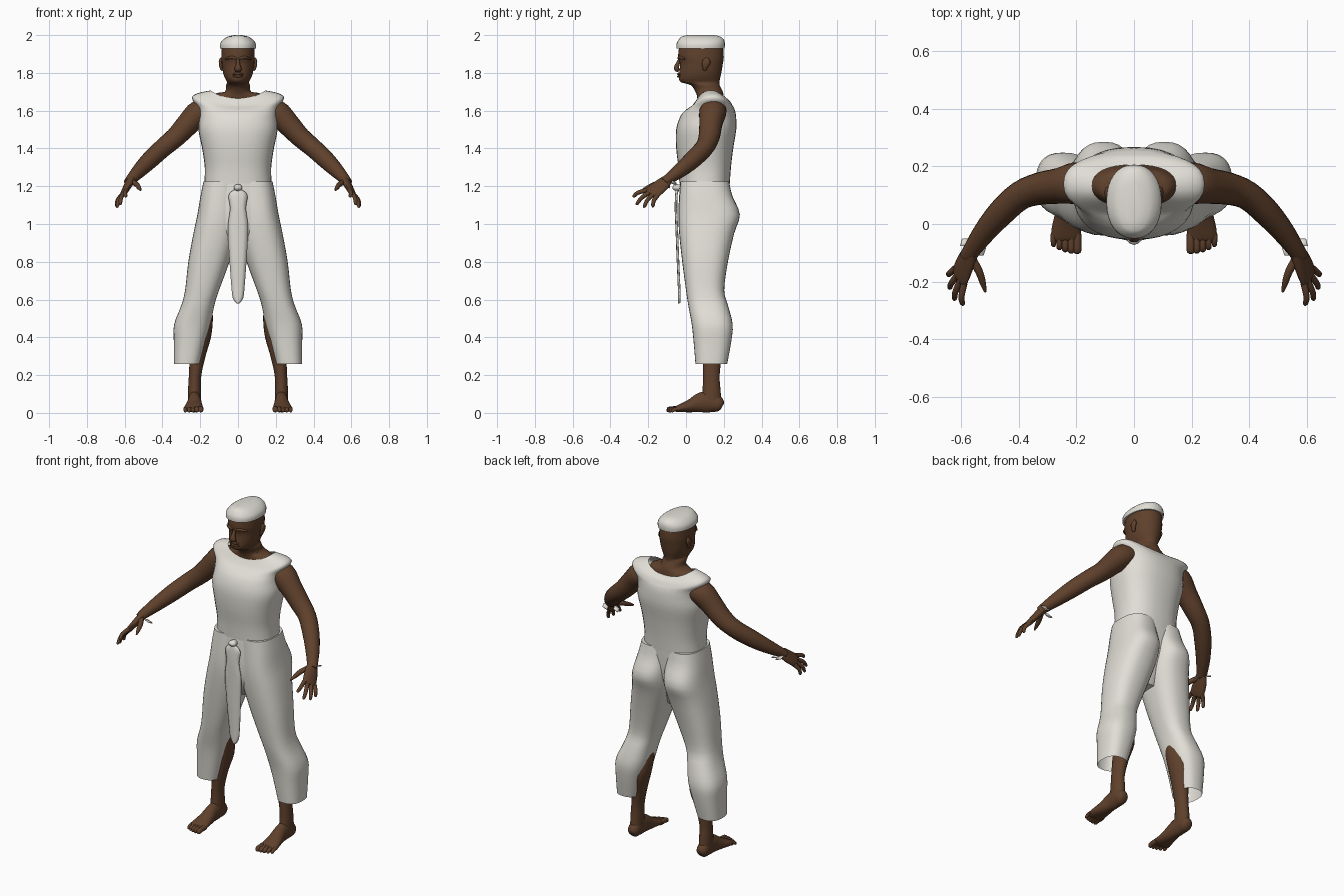
import bpy, bmesh, math
from mathutils import Vector


def material(name, col):
    m = bpy.data.materials.new(name)
    m.diffuse_color = (*col, 1)
    return m


SKIN = material("brown skin", (0.115, 0.052, 0.025))
CLOTH = material("off white cloth", (0.75, 0.73, 0.67))


def dense(rows, k):
    """Catmull-Rom interpolation of rows of numbers."""
    if k == 1:
        return rows
    out = []
    for i in range(len(rows) - 1):
        a, b, c, d = rows[max(i - 1, 0)], rows[i], rows[i + 1], rows[min(i + 2, len(rows) - 1)]
        for j in range(k):
            t = j / k
            out.append([0.5 * (2 * q + (r - p) * t + (2 * p - 5 * q + 4 * r - s) * t * t
                               + (3 * q - p - 3 * r + s) * t ** 3) for p, q, r, s in zip(a, b, c, d)])
    return out + [rows[-1]]


def skin_rings(name, rings, mat, caps=(True, True), mirror=False, closed=True, thick=0):
    bm = bmesh.new()
    vs = [[bm.verts.new(p) for p in r] for r in rings]
    n = len(rings[0])
    for a, b in zip(vs, vs[1:]):
        for i in range(n if closed else n - 1):
            j = (i + 1) % n
            bm.faces.new((a[i], a[j], b[j], b[i]))
    if caps[0]:
        bm.faces.new(vs[0][::-1])
    if caps[1]:
        bm.faces.new(vs[-1])
    bmesh.ops.recalc_face_normals(bm, faces=bm.faces)
    me = bpy.data.meshes.new(name)
    bm.to_mesh(me)
    bm.free()
    me.materials.append(mat)
    ob = bpy.data.objects.new(name, me)
    bpy.context.collection.objects.link(ob)
    if thick:
        ob.modifiers.new("Thickness", 'SOLIDIFY').thickness = thick
    if mirror:
        ob.modifiers.new("Mirror", 'MIRROR').use_mirror_merge = False
    bpy.ops.object.select_all(action='DESELECT')
    ob.select_set(True)
    bpy.context.view_layer.objects.active = ob
    bpy.ops.object.shade_smooth_by_angle(angle=math.radians(50))
    return ob


def loft(name, rows, mat, n=2.2, seg=32, k=3, **kw):
    """Horizontal rings; row = z, x0, x1, y0, y1, lift of the left and right sides."""
    rings = []
    for z, x0, x1, y0, y1, lift in dense(rows, k):
        ring = []
        for i in range(seg):
            c, s = math.cos(2 * math.pi * i / seg), math.sin(2 * math.pi * i / seg)
            px = math.copysign(abs(c) ** (2 / n), c)
            py = math.copysign(abs(s) ** (2 / n), s)
            ring.append(((x0 + x1) / 2 + px * (x1 - x0) / 2,
                         (y0 + y1) / 2 + py * (y1 - y0) / 2, z + lift * c * c))
        rings.append(ring)
    return skin_rings(name, rings, mat, **kw)


def tube(name, rows, mat, ref=(0, 0, 1), seg=16, k=3, mirror=True):
    """Tube along a path; row = x, y, z, radius along ref, radius across."""
    rows = dense(rows, k)
    pts = [Vector(r[:3]) for r in rows]
    rings = []
    for i, p in enumerate(pts):
        t = (pts[min(i + 1, len(pts) - 1)] - pts[max(i - 1, 0)]).normalized()
        u = Vector(ref) - t * t.dot(Vector(ref))
        u.normalize()
        v = t.cross(u)
        rings.append([p + u * rows[i][3] * math.cos(a) + v * rows[i][4] * math.sin(a)
                      for a in (2 * math.pi * j / seg for j in range(seg))])
    return skin_rings(name, rings, mat, mirror=mirror)


# Tunic with flared shoulder edges and open neck
loft("tunic", [
    (1.215, -.178, .178, -.035, .232, 0), (1.30, -.176, .176, -.04, .238, 0),
    (1.40, -.19, .19, -.052, .25, 0), (1.50, -.21, .21, -.052, .266, 0),
    (1.57, -.205, .205, -.03, .265, 0), (1.605, -.215, .215, .0, .258, .015),
    (1.625, -.245, .245, .03, .248, .042), (1.65, -.215, .215, .05, .232, .042),
    (1.665, -.145, .145, .06, .205, .042)], CLOTH, caps=(False, False), n=2.4)

# Trousers: one loft per leg, plus a pelvis filling the front
loft("trouser_leg", [
    (1.225, -.01, .183, -.03, .228, 0), (1.15, -.01, .198, -.035, .245, 0),
    (1.05, -.004, .215, -.04, .285, 0), (.95, .0, .236, -.036, .255, 0),
    (.80, .045, .263, -.02, .222, 0), (.65, .10, .28, .0, .202, 0),
    (.57, .125, .30, .012, .222, 0), (.47, .145, .338, .03, .247, 0),
    (.38, .17, .34, .04, .24, 0), (.26, .20, .34, .05, .218, 0)],
    CLOTH, caps=(True, False), n=2.5, mirror=True)
loft("trouser_pelvis", [
    (1.225, -.178, .178, -.03, .228, 0), (1.15, -.185, .185, -.036, .225, 0),
    (1.05, -.185, .185, -.04, .215, 0), (.95, -.15, .15, -.03, .18, 0),
    (.86, -.06, .06, .02, .14, 0)], CLOTH, n=2.4)

# Hanging front cloth and its knot
flap = dense([(1.18, .025, -.046), (1.15, .05, -.05), (1.08, .042, -.052), (.98, .054, -.048),
              (.82, .046, -.042), (.68, .036, -.036), (.61, .028, -.034), (.58, .008, -.034)], 3)
skin_rings("front_cloth", [[(w * t, y - .008 * (1 - t * t), z) for t in (-1, -.5, 0, .5, 1)]
                           for z, w, y in flap], CLOTH, caps=(False, False), closed=False, thick=.006)
tube("cloth_knot", [(0, -.035, 1.19, .02, .02), (0, -.06, 1.195, .016, .022),
                    (0, -.07, 1.2, .004, .004)], CLOTH, mirror=False)

# Head with neck and jaw
loft("head", [
    (1.60, -.17, .17, .06, .21, 0), (1.665, -.13, .13, .06, .20, .02),
    (1.70, -.07, .07, .05, .195, 0), (1.735, -.064, .064, .025, .178, 0),
    (1.75, -.058, .058, -.025, .177, 0), (1.77, -.068, .068, -.038, .18, 0),
    (1.80, -.079, .079, -.036, .187, 0), (1.85, -.086, .086, -.032, .195, 0),
    (1.885, -.088, .088, -.042, .20, 0), (1.95, -.086, .086, -.035, .195, 0)], SKIN, n=2.1)

# Nose, lips, brows, ears
tube("nose", [(0, -.03, 1.875, .008, .008), (0, -.045, 1.845, .011, .011),
              (0, -.05, 1.822, .02, .014), (0, -.038, 1.81, .016, .008)],
     SKIN, ref=(1, 0, 0), mirror=False)
for lip, z in (("upper_lip", 1.795), ("lower_lip", 1.782)):
    tube(lip, [(-.03, -.028, z, .002, .003), (0, -.038, z, .007, .009),
               (.03, -.028, z, .002, .003)], SKIN, mirror=False)
tube("brow", [(.008, -.038, 1.876, .006, .006), (.035, -.032, 1.882, .008, .01),
              (.065, -.006, 1.874, .005, .006)], SKIN)
tube("ear", [(.082, .10, 1.815, .008, .008), (.089, .10, 1.83, .014, .009),
             (.093, .108, 1.86, .022, .009), (.088, .11, 1.88, .006, .005)], SKIN, ref=(0, 1, 0))

# Flat-topped cap
loft("cap", [
    (1.93, -.095, .095, -.05, .204, 0), (1.955, -.095, .095, -.05, .206, 0),
    (1.977, -.078, .078, -.038, .2, 0), (1.992, -.055, .055, -.024, .182, 0),
    (2.0, -.02, .02, .01, .15, 0)], CLOTH, k=2)

# Arms
tube("arm", [
    (.13, .15, 1.60, .05, .06), (.20, .142, 1.592, .068, .072), (.26, .132, 1.535, .062, .062),
    (.33, .122, 1.46, .054, .056), (.395, .098, 1.405, .05, .05), (.46, .04, 1.345, .048, .047),
    (.52, -.03, 1.285, .039, .039), (.565, -.095, 1.237, .027, .03),
    (.575, -.115, 1.222, .022, .03)], SKIN, seg=20)

# Hands: flat palm, four fingers and a thumb
spread = Vector((-.41, -.82, .41))
knuckle = Vector((.603, -.18, 1.165))
tube("palm", [(.564, -.095, 1.238, .028, .022), (.582, -.13, 1.205, .041, .02),
              (*knuckle, .044, .015), (.608, -.19, 1.156, .038, .009)], SKIN, ref=spread)
tips = [(.645, -.178, 1.09), (.642, -.225, 1.088), (.625, -.265, 1.103), (.595, -.283, 1.145)]
for i, tip in enumerate(tips):
    base = knuckle + spread * (-.034 + .0225 * i)
    mid = base.lerp(Vector(tip), .55) + Vector((.006, -.004, .006))
    tube(f"finger_{i + 1}", [(*base, .0125, .0125), (*mid, .011, .011),
                             (*base.lerp(Vector(tip), .9), .009, .009), (*tip, .003, .003)],
         SKIN, seg=10)
tube("thumb", [(.563, -.12, 1.225, .014, .016), (.537, -.165, 1.21, .014, .014),
               (.524, -.205, 1.192, .011, .011), (.515, -.236, 1.178, .004, .004)], SKIN, seg=10)

# Small cloth scraps under the wrists
for i, (x, y, z) in enumerate([(.585, -.065, 1.215), (.535, -.098, 1.2)]):
    skin_rings(f"wrist_scrap_{i + 1}", [[(x - .02, y + .012, z - .012), (x + .012, y + .012, z)],
                                        [(x - .012, y - .012, z), (x + .018, y - .012, z + .012)]],
               CLOTH, caps=(False, False), closed=False, mirror=True, thick=.006)

# Lower legs
loft("lower_leg", [
    (.58, .14, .25, .06, .18, 0), (.50, .133, .235, .07, .195, 0), (.40, .143, .245, .085, .21, 0),
    (.30, .172, .255, .088, .19, 0), (.20, .194, .26, .09, .178, 0),
    (.13, .196, .264, .088, .182, 0), (.06, .195, .265, .08, .188, 0)], SKIN, n=2, seg=20, mirror=True)

# Feet with five toes
tube("foot", [
    (.23, .193, .035, .018, .018), (.23, .178, .042, .032, .038), (.23, .13, .058, .035, .056),
    (.23, .08, .055, .036, .053), (.232, .03, .039, .043, .037), (.235, -.02, .027, .051, .024),
    (.236, -.05, .02, .05, .016), (.236, -.06, .018, .044, .008)], SKIN, ref=(1, 0, 0), seg=20)
for i in range(5):
    x, r, end = .197 + .0205 * i, .0155 - .0013 * i, -.103 + .0015 * i * i
    tube(f"toe_{i + 1}", [(x, -.035, .022, r, r), (x, end + .022, .02, r * .95, r * .95),
                          (x, end + .006, r, r * .85, r * .85), (x, end, r, r * .4, r * .4)],
         SKIN, ref=(1, 0, 0), seg=10)
